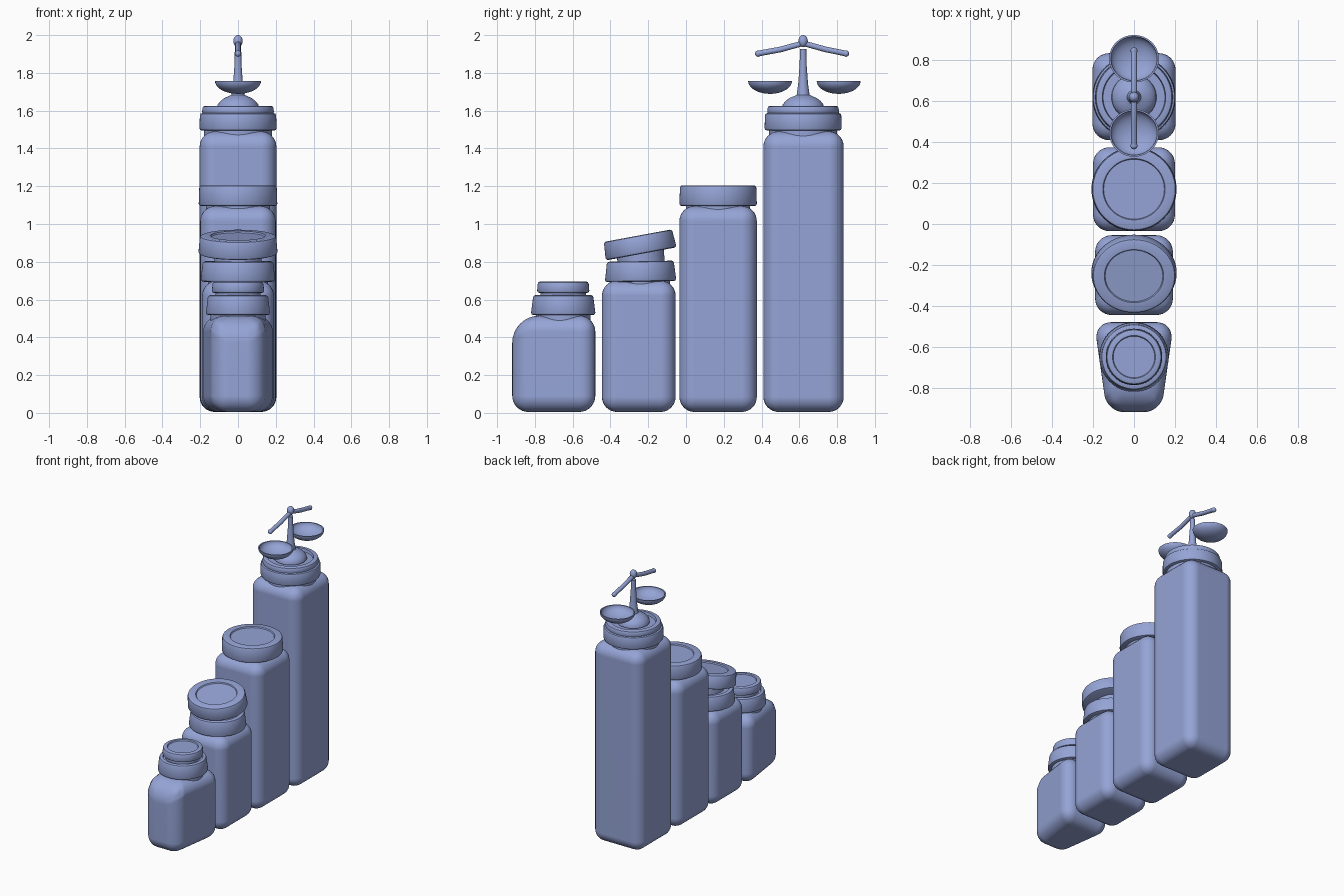
import bpy, bmesh, math
from mathutils import Matrix

cube = bpy.data.objects.get("Cube")
if cube:
    bpy.data.objects.remove(cube, do_unlink=True)

COLOUR = (0.30, 0.37, 0.67, 1)
blue = bpy.data.materials.new("soft_blue")
blue.use_nodes = True
blue.diffuse_color = COLOUR
blue.node_tree.nodes["Principled BSDF"].inputs["Base Color"].default_value = COLOUR


def finish(bm, name):
    bmesh.ops.recalc_face_normals(bm, faces=bm.faces)
    mesh = bpy.data.meshes.new(name)
    bm.to_mesh(mesh)
    bm.free()
    mesh.materials.append(blue)
    obj = bpy.data.objects.new(name, mesh)
    bpy.context.collection.objects.link(obj)
    return obj


def smooth(obj, angle=40):
    bpy.ops.object.select_all(action="DESELECT")
    obj.select_set(True)
    bpy.context.view_layer.objects.active = obj
    bpy.ops.object.shade_smooth_by_angle(angle=math.radians(angle))


def lathe(name, profile, y, z, sx=1, tilt=0, steps=64):
    """Spin (radius, height) points around z, then stretch, tilt and place."""
    bm = bmesh.new()
    verts = [bm.verts.new((r, 0, h)) for r, h in profile]
    edges = [bm.edges.new(pair) for pair in zip(verts, verts[1:])]
    bmesh.ops.spin(bm, geom=verts + edges, axis=(0, 0, 1), cent=(0, 0, 0),
                   angle=math.tau, steps=steps)
    bmesh.ops.remove_doubles(bm, verts=bm.verts, dist=0.0001)
    bm.transform(Matrix.Translation((0, y, z)) @ Matrix.Rotation(tilt, 4, "X")
                 @ Matrix.Diagonal((sx, 1, 1, 1)))
    obj = finish(bm, name)
    smooth(obj)
    return obj


def lid(name, y, z, r, height, inner, sx=1, tilt=0, taper=0.01, depth=0.008):
    """Round cap with softened rims and a shallow recess in its top."""
    b = 0.012
    top = r - taper
    profile = [(0, 0), (r - b, 0), (r - b * 0.3, b * 0.3), (r, b),
               (top, height - b), (top - b * 0.3, height - b * 0.3),
               (top - b, height), (inner, height),
               (inner - 0.004, height - depth), (0, height - depth)]
    return lathe(name, profile, y, z, sx, tilt)


def neck(name, y, z, r, height, tilt=0):
    return lathe(name, [(0, 0), (r, 0), (r, height), (0, height)], y, z, tilt=tilt)


def jar_body(name, y0, y1, top, half_width, radius, front_scale=1, front_top=1):
    """Rounded box; the front can be narrower and its upper edge rounder."""
    bm = bmesh.new()
    bmesh.ops.create_cube(bm, size=1)
    weight = bm.edges.layers.float.new("bevel_weight_edge")
    for e in bm.edges:
        is_front_top = all(v.co.y < 0 and v.co.z > 0 for v in e.verts)
        e[weight] = front_top * 0.5 if is_front_top else 0.5
    for v in bm.verts:
        scale = front_scale if v.co.y < 0 else 1
        v.co = (v.co.x * 2 * half_width * scale,
                (y0 + y1) / 2 + v.co.y * (y1 - y0),
                0.005 + (v.co.z + 0.5) * (top - 0.005))
    for f in bm.faces:
        f.smooth = True
    obj = finish(bm, name)
    bevel = obj.modifiers.new("round_edges", "BEVEL")
    bevel.limit_method = "WEIGHT"
    bevel.width = radius * 2
    bevel.segments = 8
    obj.modifiers.new("flat_sides", "WEIGHTED_NORMAL")
    return obj


# Smallest jar, narrower at the front
jar_body("small_jar_body", -0.92, -0.48, 0.515, 0.195, 0.085, 0.68, 1.7)
neck("small_jar_neck", -0.65, 0.48, 0.145, 0.05)
lid("small_jar_lid", -0.65, 0.518, 0.17, 0.105, 0.135)
neck("small_jar_stopper_neck", -0.65, 0.60, 0.12, 0.05)
lid("small_jar_stopper", -0.65, 0.635, 0.138, 0.06, 0.105, taper=0.003)

# Second jar, with its stopper tipped back
jar_body("second_jar_body", -0.445, -0.055, 0.70, 0.19, 0.08)
neck("second_jar_neck", -0.245, 0.66, 0.16, 0.05)
lid("second_jar_lid", -0.24, 0.695, 0.188, 0.108, 0.15, 1.05, math.radians(1))
neck("second_jar_stopper_neck", -0.235, 0.77, 0.125, 0.085, math.radians(5))
lid("second_jar_stopper", -0.237, 0.842, 0.19, 0.098, 0.132, 1.1,
    math.radians(10.5), 0.006)

# Third jar
jar_body("third_jar_body", -0.035, 0.375, 1.095, 0.2, 0.08)
neck("third_jar_neck", 0.17, 1.05, 0.17, 0.06)
lid("third_jar_lid", 0.17, 1.095, 0.205, 0.11, 0.15, 1.015, taper=0.003)

# Tallest jar with a stepped lid
jar_body("tall_jar_body", 0.41, 0.835, 1.49, 0.203, 0.08)
neck("tall_jar_neck", 0.62, 1.46, 0.18, 0.05)
lid("tall_jar_lid", 0.62, 1.495, 0.204, 0.092, 0.185, taper=0.002)
lid("tall_jar_rim", 0.62, 1.58, 0.19, 0.045, 0.155, taper=0.002, depth=0.02)

# Scale stand: domed foot, tapering post and ball finial
foot = [(0.11, 0), (0.108, 0.02), (0.092, 0.04), (0.07, 0.056),
        (0.05, 0.064), (0.034, 0.072), (0.026, 0.13), (0.018, 0.24),
        (0.017, 0.315), (0, 0.315)]
lathe("scale_stand", [(0, 0)] + foot, 0.62, 1.612, steps=40)
ball = [(0.025 * math.sin(a * math.pi / 12), -0.032 * math.cos(a * math.pi / 12))
        for a in range(13)]
lathe("scale_finial", ball, 0.62, 1.968, steps=32)

# Drooping balance beam with rounded tips
curve = bpy.data.curves.new("scale_beam", "CURVE")
curve.dimensions = "3D"
curve.bevel_depth = 0.015
curve.bevel_resolution = 4
curve.use_fill_caps = True
path = curve.splines.new("POLY")
points = [(0.38, 1.902), (0.5, 1.924), (0.62, 1.957), (0.74, 1.924), (0.85, 1.902)]
path.points.add(len(points) - 1)
for p, (y, z) in zip(path.points, points):
    p.co = (0, y, z, 1)
curve.materials.append(blue)
bpy.context.collection.objects.link(bpy.data.objects.new("scale_beam", curve))
tip = [(0.017 * math.sin(a * math.pi / 8), -0.017 * math.cos(a * math.pi / 8))
       for a in range(9)]
for side, y in (("front", 0.382), ("back", 0.847)):
    lathe(side + "_beam_tip", tip, y, 1.902, steps=20)

# Thin open weighing pans
arc = [i * math.pi / 20 for i in range(11)]
outer = [(0.116 * math.sin(a), -0.068 * math.cos(a)) for a in arc]
inner = [(0.108 * math.sin(a), -0.060 * math.cos(a)) for a in reversed(arc)]
for side, y in (("front", 0.445), ("back", 0.808)):
    lathe(side + "_pan", outer + inner, y, 1.757, 1.05)
